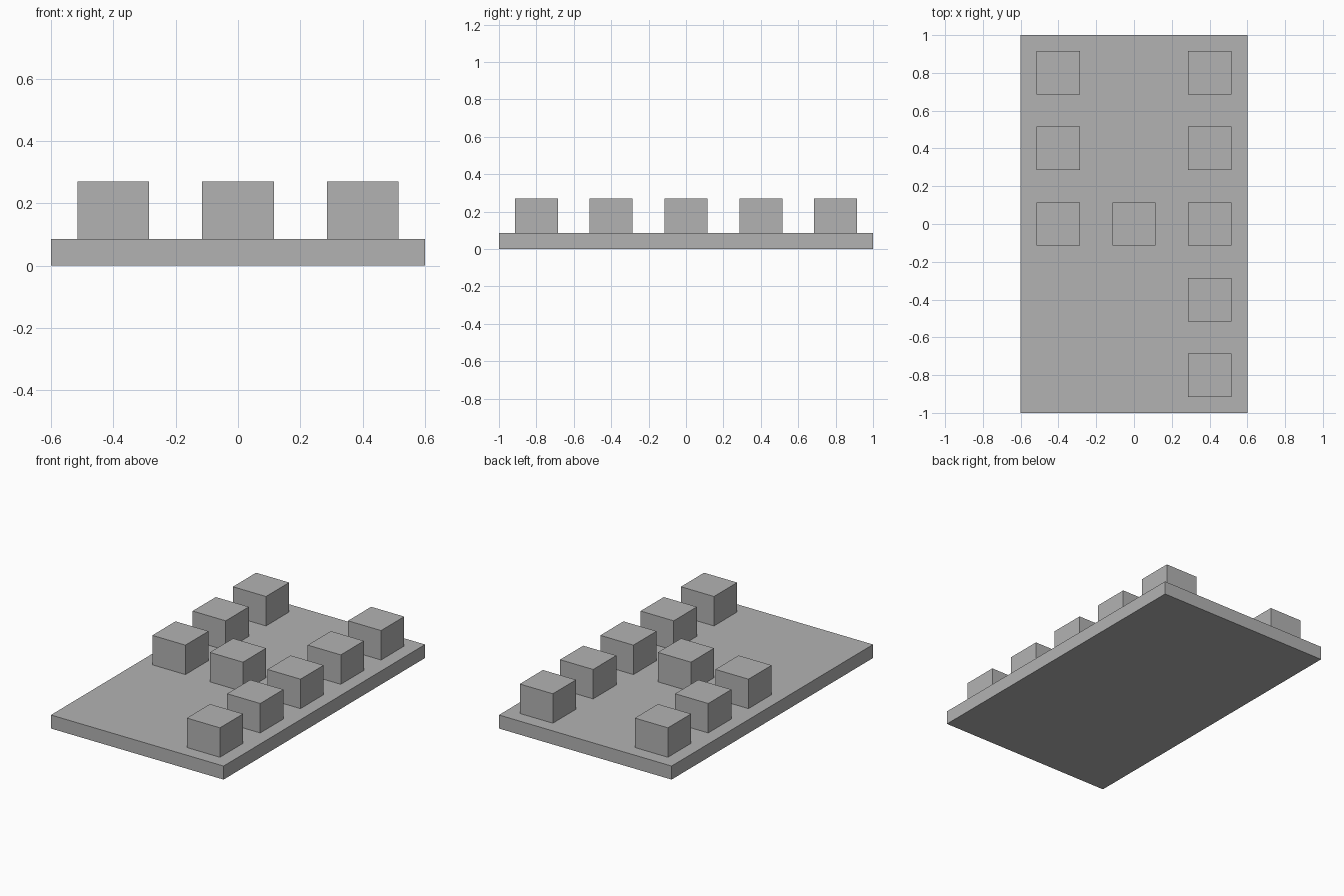
import bpy
import bmesh
from mathutils import Matrix

default = bpy.data.objects.get("Cube")
if default:
    bpy.data.objects.remove(default, do_unlink=True)

# One plain grey for the whole model
grey = bpy.data.materials.new("plain grey")
grey.use_nodes = True
colour = (0.45, 0.45, 0.45, 1)
grey.diffuse_color = colour
grey.node_tree.nodes["Principled BSDF"].inputs["Base Color"].default_value = colour

BASE_HEIGHT = 0.085
TOP_HEIGHT = 0.27
SPACING = 0.4
BLOCK_WIDTH = 0.23


def box(name, x, y, bottom, top, width, depth):
    """Make a flat-faced box from its centre, footprint and height range."""
    bm = bmesh.new()
    bmesh.ops.create_cube(bm, size=1, matrix=Matrix.Diagonal((width, depth, top - bottom, 1)))
    mesh = bpy.data.meshes.new(name)
    bm.to_mesh(mesh)
    bm.free()
    mesh.materials.append(grey)
    obj = bpy.data.objects.new(name, mesh)
    obj.location = (x, y, (bottom + top) / 2)
    bpy.context.collection.objects.link(obj)
    return obj


# Base slab
box("base_plate", 0, 0, 0, BASE_HEIGHT, 1.2, 2)

# Blocks on a regular grid: full left column, one centre block, rear half of right column
columns = {"left": (1, range(-2, 3)), "centre": (0, [0]), "right": (-1, range(3))}
for side, (column, rows) in columns.items():
    for number, row in enumerate(rows, 1):
        box(f"{side}_block_{number}", column * SPACING, row * SPACING,
            BASE_HEIGHT, TOP_HEIGHT, BLOCK_WIDTH, BLOCK_WIDTH)
